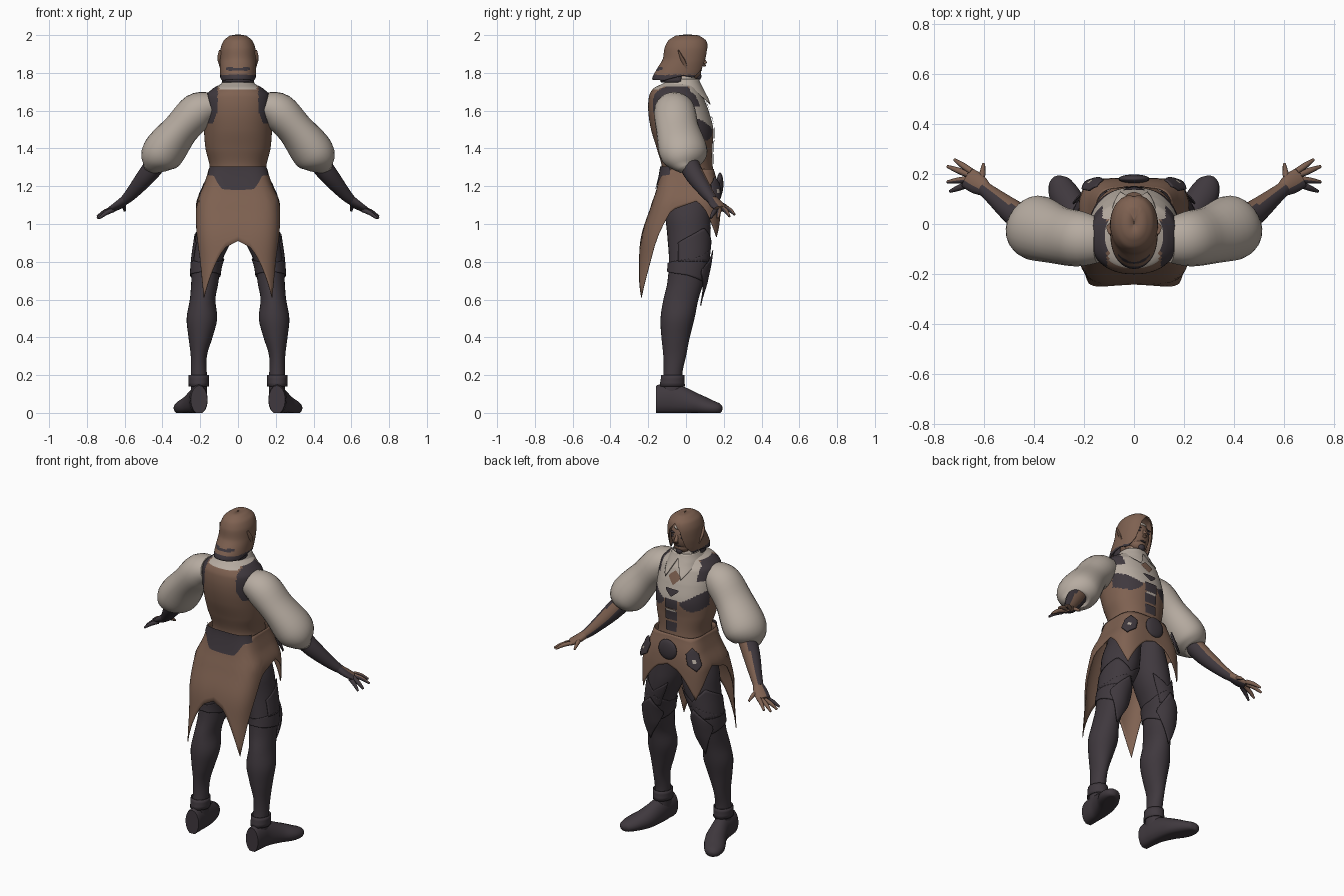
import bpy, bmesh
from math import sin, cos, pi, radians, copysign
from mathutils import Vector

if "Cube" in bpy.data.objects:
    bpy.data.objects.remove(bpy.data.objects["Cube"])


def material(name, rgb):
    m = bpy.data.materials.new(name)
    m.use_nodes = True
    m.diffuse_color = (*rgb, 1)
    bsdf = next(n for n in m.node_tree.nodes if n.type == 'BSDF_PRINCIPLED')
    bsdf.inputs["Base Color"].default_value = (*rgb, 1)
    return m


BROWN, DARK, CREAM = 0, 1, 2
MATS = [material("brown_leather", (0.21, 0.12, 0.082)),
        material("dark_cloth", (0.05, 0.04, 0.048)),
        material("cream_linen", (0.47, 0.41, 0.355))]


def finish(name, bm, mat, rule=None, mirror=False, thick=0):
    bm.normal_update()
    for f in bm.faces:
        f.material_index = rule(f.calc_center_median(), f.normal) if rule else mat
    me = bpy.data.meshes.new(name)
    bm.to_mesh(me)
    bm.free()
    for m in MATS:
        me.materials.append(m)
    ob = bpy.data.objects.new(name, me)
    bpy.context.collection.objects.link(ob)
    bpy.ops.object.select_all(action='DESELECT')
    ob.select_set(True)
    bpy.context.view_layer.objects.active = ob
    bpy.ops.object.shade_smooth_by_angle(angle=radians(50))
    if thick:
        s = ob.modifiers.new("thickness", 'SOLIDIFY')
        s.thickness, s.offset = thick, 1
    if mirror:
        ob.modifiers.new("mirror", 'MIRROR').use_mirror_merge = False
    return ob


def spline(pts, t):
    """Smooth interpolation through equal-length tuples; t runs 0..len-1."""
    i = min(int(t), len(pts) - 2)
    u = t - i
    p0, p1, p2, p3 = (pts[max(0, min(len(pts) - 1, i + k))] for k in (-1, 0, 1, 2))
    return [b + u * ((c - a) / 2 + u * (a - 2.5 * b + 2 * c - d / 2
            + u * (1.5 * (b - c) + (d - a) / 2))) for a, b, c, d in zip(p0, p1, p2, p3)]


def at_height(profile, z):
    """Extents x0, x1, y0, y1 of a top-to-bottom profile at height z."""
    z = max(profile[-1][0], min(profile[0][0], z))
    for i, (a, b) in enumerate(zip(profile, profile[1:])):
        if z >= b[0]:
            return spline([p[1:] for p in profile], i + (a[0] - z) / (a[0] - b[0]))


def edge(points):
    """Piecewise linear height over the angle away from the back."""
    def height(a):
        a = abs((a + 180) % 360 - 180)
        for (a0, z0), (a1, z1) in zip(points, points[1:]):
            if a <= a1:
                return z0 + (z1 - z0) * (a - a0) / (a1 - a0)
        return points[-1][1]
    return height


def shell(name, profile, top, bottom, mat, span=(-180, 180), n=48, rows=10,
          power=0.9, grow=0, **kw):
    """Wrapped surface around z; angle 0 is at -y, heights vary with angle."""
    top = top if callable(top) else edge([(0, top), (180, top)])
    bottom = bottom if callable(bottom) else edge([(0, bottom), (180, bottom)])
    closed = span[1] - span[0] == 360
    bm = bmesh.new()
    cols = []
    for i in range(n if closed else n + 1):
        a = span[0] + (span[1] - span[0]) * i / n
        s, c = sin(radians(a)), -cos(radians(a))
        s, c = copysign(abs(s) ** power, s), copysign(abs(c) ** power, c)
        col = []
        for r in range(rows + 1):
            z = top(a) + (bottom(a) - top(a)) * r / rows
            x0, x1, y0, y1 = at_height(profile, z)
            col.append(bm.verts.new(((x0 + x1) / 2 + s * ((x1 - x0) / 2 + grow),
                                     (y0 + y1) / 2 + c * ((y1 - y0) / 2 + grow), z)))
        cols.append(col)
    for i in range(n):
        p, q = cols[i], cols[(i + 1) % len(cols)]
        for r in range(rows):
            bm.faces.new((p[r], p[r + 1], q[r + 1], q[r]))
    return finish(name, bm, mat, **kw)


def tube(name, pts, mat, n=16, sub=4, floor=False, **kw):
    """Smooth limb through rows of x, y, z, side radius, upright radius."""
    bm = bmesh.new()
    steps = (len(pts) - 1) * sub
    data = [spline(pts, k / sub) for k in range(steps + 1)]
    pos = [Vector(d[:3]) for d in data]
    rings = []
    for k, d in enumerate(data):
        t = (pos[min(k + 1, steps)] - pos[max(k - 1, 0)]).normalized()
        side = t.cross(Vector((0, 0, 1))).normalized()
        up = side.cross(t)
        ring = []
        for i in range(n):
            a = 2 * pi * i / n
            v = pos[k] + side * d[3] * cos(a) + up * d[4] * sin(a)
            if floor:
                v.z = max(0, v.z)
            ring.append(bm.verts.new(v))
        rings.append(ring)
    for p, q in zip(rings, rings[1:]):
        for i in range(n):
            j = (i + 1) % n
            bm.faces.new((p[i], q[i], q[j], p[j]))
    bm.faces.new(rings[0])
    bm.faces.new(rings[-1][::-1])
    return finish(name, bm, mat, **kw)


def ball(name, loc, size, mat, **kw):
    bm = bmesh.new()
    bmesh.ops.create_uvsphere(bm, u_segments=20, v_segments=12, radius=1)
    for v in bm.verts:
        v.co = Vector(loc) + v.co * Vector(size)
    return finish(name, bm, mat, **kw)


def sym(rows):
    return [(z, -w, w, y0, y1) for z, w, y0, y1 in rows]


# Torso: vest over a shirt
torso = sym([(1.78, .06, -.07, .05), (1.75, .075, -.11, .06), (1.72, .13, -.17, .065),
             (1.68, .17, -.195, .09), (1.6, .18, -.2, .12), (1.5, .18, -.185, .145),
             (1.4, .172, -.155, .14), (1.3, .15, -.128, .142), (1.18, .165, -.14, .16)])


def vest(c, n):
    x = abs(c.x)
    if c.y > 0.02:
        if c.z > 1.5 + .6 * max(0, x - .06):
            return DARK if x > .125 and c.z > 1.62 else CREAM
        return DARK if x > .055 and c.z > 1.445 + 9 * (x - .12) ** 2 else BROWN
    if c.z > 1.725 or (x < .1 and c.z > 1.715):
        return CREAM
    return DARK if c.z > 1.53 and x > .108 + .35 * max(0, 1.6 - c.z) else BROWN


shell("torso", torso, 1.78, 1.18, BROWN, n=144, rows=80, rule=vest)

# Coat skirt with pointed tails
skirt = sym([(1.3, .15, -.128, .142), (1.2, .18, -.148, .168), (1.12, .216, -.175, .178),
             (.95, .222, -.23, .185), (.8, .212, -.25, .19), (.6, .212, -.272, .19)])
hem = edge([(0, .91), (45, .61), (65, .88), (80, 1.06), (95, 1.12),
            (110, 1.07), (140, .93), (180, 1.12)])
shell("coat_skirt", skirt, 1.29, hem, BROWN, n=72, rows=14, power=.5, thick=.004)
shell("back_belt", skirt, 1.305, edge([(0, 1.18), (12, 1.185), (28, 1.235), (36, 1.255), (65, 1.26)]),
      DARK, span=(-65, 65), n=52, power=.55, grow=.01)

# Buckle, belt pouches and fastenings on the front
ball("buckle", (0, .18, 1.21), (.062, .018, .062), DARK)
for mid in (138, 222):
    flap = lambda a, m=mid: abs(a - m) / 18 * .035
    shell("pouch", skirt, lambda a: 1.245 - flap(a), lambda a: 1.115 + flap(a), DARK,
          span=(mid - 18, mid + 18), n=8, power=.5, grow=.014, thick=.008)
    shell("pouch_clasp", skirt, 1.185, 1.165, CREAM, span=(mid - 5, mid + 5), n=4,
          power=.5, grow=.024)
for z in (1.34, 1.41, 1.48):
    shell("fastening", torso, z + .03, z - .028, DARK, span=(169, 191), n=8, grow=.006)
shell("shirt_gap", torso, 1.45, 1.437, CREAM, span=(171, 189), n=6, grow=.008)
shell("chest_skin", torso, edge([(170, 1.64), (180, 1.67)]), edge([(170, 1.63), (180, 1.59)]),
      BROWN, span=(170, 190), n=8, grow=.006)
shell("chest_pendant", torso, 1.57, edge([(169, 1.56), (180, 1.525)]), DARK,
      span=(169, 191), n=8, grow=.008)

# Open collar
collar = sym([(1.78, .07, -.08, .06), (1.72, .095, -.13, .085), (1.62, .125, -.15, .14)])
shell("collar", collar, 1.765, edge([(0, 1.71), (90, 1.71), (130, 1.69), (158, 1.63), (180, 1.74)]),
      CREAM, thick=.005)

# Legs
leg = [(1.2, 0, .15, -.11, .13), (1.05, 0, .205, -.11, .13), (.95, .02, .222, -.1, .13),
       (.8, .085, .242, -.09, .115), (.68, .105, .248, -.1, .09), (.6, .12, .255, -.12, .065),
       (.5, .11, .272, -.135, .045), (.4, .135, .262, -.13, .02), (.3, .165, .25, -.12, 0),
       (.2, .165, .25, -.12, -.02), (.08, .165, .25, -.14, -.01)]
shell("leg", leg, 1.2, .08, DARK, rows=40, n=28, power=1, mirror=True)
shell("boot_cuff", leg, edge([(0, .79), (110, .82), (180, .88)]),
      edge([(0, .75), (90, .73), (180, .68)]), DARK, n=36, power=1,
      grow=.004, mirror=True, thick=.004)
shell("knee_guard", leg, edge([(130, .76), (180, .86)]), edge([(130, .74), (180, .57)]), DARK,
      span=(130, 230), n=20, power=1, grow=.016, mirror=True, thick=.006)
shell("thigh_guard", leg, edge([(60, .9), (130, .98), (180, .9)]), .8, DARK,
      span=(60, 220), n=20, power=1, grow=.004, mirror=True, thick=.004)
shell("ankle_strap", leg, .2, .14, DARK, n=28, rows=3, power=1, grow=.006,
      mirror=True, thick=.005)
tube("shoe", [(.206, -.157, .07, .044, .075), (.207, -.14, .07, .047, .08),
              (.21, -.1, .07, .048, .082), (.215, -.04, .065, .05, .08),
              (.24, .05, .045, .06, .06), (.28, .12, .03, .06, .043),
              (.3, .17, .022, .042, .03), (.305, .19, .018, .015, .014)],
     DARK, floor=True, mirror=True)

# Arms: puffed sleeve, bracer, hand
tube("sleeve", [(.14, -.065, 1.625, .09, .075), (.215, -.06, 1.595, .11, .1),
                (.3, -.045, 1.505, .115, .095), (.382, -.018, 1.4, .13, .11),
                (.418, -.005, 1.345, .118, .1), (.435, .005, 1.305, .08, .062),
                (.437, .01, 1.295, .045, .04)], CREAM, n=24, mirror=True)
tube("forearm", [(.41, 0, 1.35, .055, .055), (.48, .045, 1.26, .05, .05),
                 (.56, .11, 1.165, .035, .034), (.6, .143, 1.125, .028, .025)], DARK,
     n=24, mirror=True, rule=lambda c, n: BROWN if n.y > .45 and n.z > -.1 and n.x < .35 else DARK)
tube("palm", [(.59, .135, 1.135, .028, .024), (.625, .16, 1.105, .042, .022),
              (.665, .185, 1.08, .042, .016)], BROWN, mirror=True,
     rule=lambda c, n: BROWN if n.y > .1 else DARK)
fingers = [((.65, .21, 1.085), (.717, .257, 1.05), BROWN),
           ((.662, .198, 1.08), (.745, .23, 1.04), BROWN),
           ((.668, .178, 1.075), (.745, .168, 1.03), BROWN),
           ((.66, .16, 1.075), (.735, .13, 1.03), DARK),
           ((.61, .165, 1.11), (.6, .24, 1.07), BROWN)]
for a, b, mat in fingers:
    mid = [(p + q) / 2 for p, q in zip(a, b)]
    mid[2] += .006
    tube("finger", [(*a, .013, .013), (*mid, .012, .012), (*b, .006, .006)], mat,
         n=8, mirror=True, rule=lambda c, n: DARK if n.y < -.3 else mat)

# Head and face
tube("neck", [(0, -.02, 1.7, .06, .06), (0, .001, 1.78, .055, .055),
              (0, .01, 1.84, .055, .055)], BROWN)
ball("face", (0, .015, 1.868), (.076, .078, .1), BROWN)
ball("jaw", (0, .035, 1.805), (.05, .045, .04), BROWN)
ball("chin_beard", (0, .066, 1.782), (.022, .016, .02), DARK)
tube("nose", [(0, .082, 1.885, .008, .008), (0, .099, 1.85, .013, .013),
              (0, .088, 1.838, .01, .006)], BROWN, n=8)
ball("eye", (.03, .083, 1.875), (.016, .006, .008), DARK, mirror=True)
ball("brow", (.032, .082, 1.895), (.022, .008, .005), DARK, mirror=True)
ball("mouth", (0, .079, 1.815), (.02, .006, .005), DARK)
ball("forehead_band", (0, .07, 1.925), (.03, .016, .012), CREAM)
tube("ear", [(.078, -.005, 1.82, .02, .01), (.09, -.02, 1.87, .022, .01),
             (.097, -.04, 1.92, .004, .003)], BROWN, n=8, mirror=True)

# Shoulder-length hair, open at the face
hair = sym([(2, .002, .0, .01), (1.995, .04, -.05, .065), (1.97, .072, -.09, .102),
            (1.93, .088, -.11, .114), (1.87, .092, -.12, .11), (1.82, .092, -.15, .1),
            (1.77, .09, -.175, .085)])


def locks(c, n):
    nape = c.y < -.1 and abs(c.x) < .06 and 1.812 < c.z < 1.826
    return DARK if nape or c.z < 1.79 else BROWN


shell("hair", hair, 2, edge([(0, 1.765), (60, 1.76), (100, 1.785), (128, 1.775),
                             (146, 1.82), (160, 1.925), (180, 1.965)]), BROWN,
      n=72, rows=36, power=.95, thick=.004, rule=locks)
shell("nape_band", sym([(1.82, .082, -.11, .04), (1.75, .078, -.13, .04)]), 1.81, 1.75,
      DARK, span=(-100, 100), n=24, rows=4, thick=.006)
